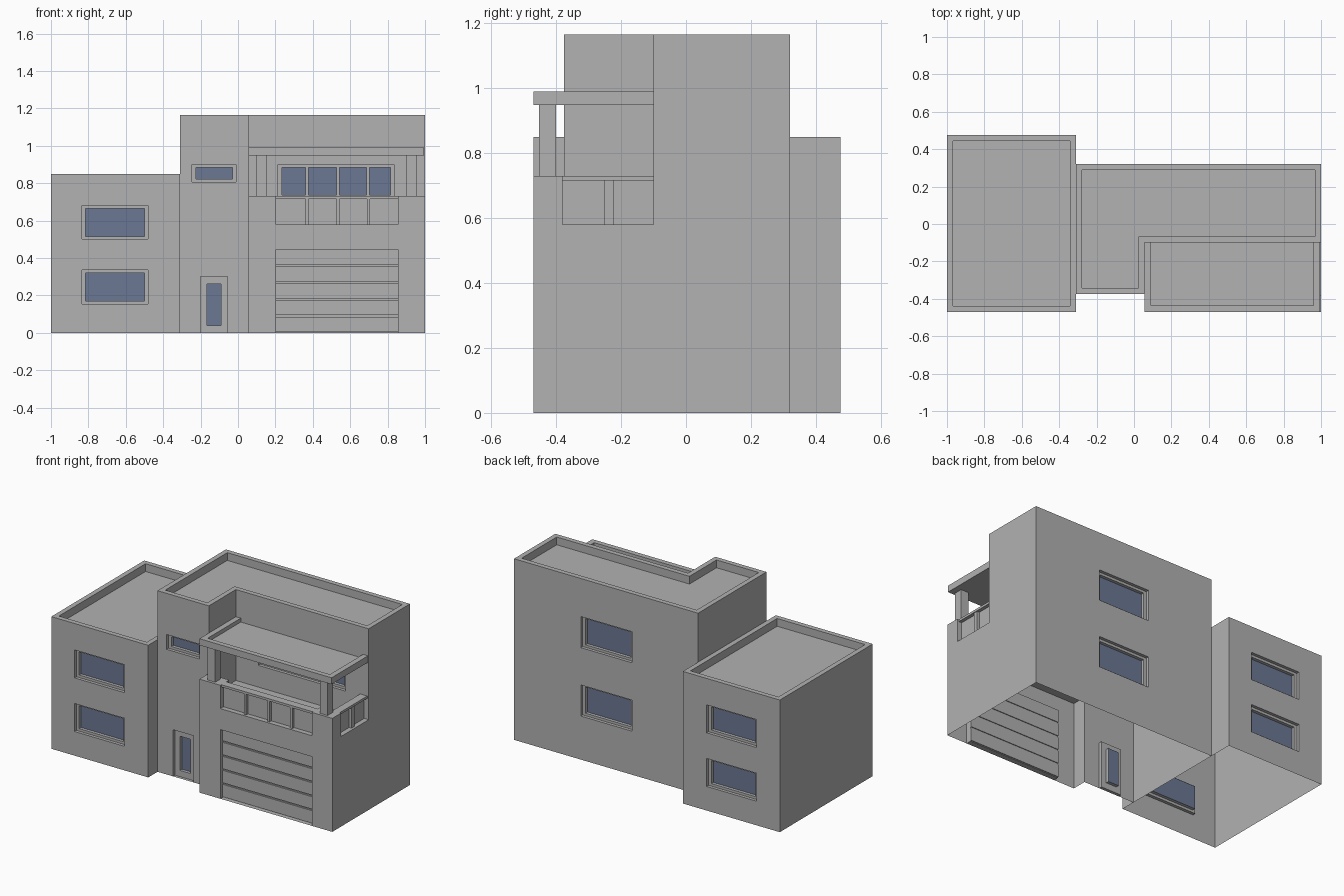
import bpy, bmesh
from mathutils import Vector

cube = bpy.data.objects.get("Cube")
if cube:
    bpy.data.objects.remove(cube, do_unlink=True)


def material(name, color):
    mat = bpy.data.materials.new(name)
    mat.use_nodes = True
    mat.diffuse_color = color
    mat.node_tree.nodes["Principled BSDF"].inputs["Base Color"].default_value = color
    return mat


PLASTER = material("grey plaster", (0.445, 0.445, 0.445, 1))
GLASS = material("blue glass", (0.147, 0.188, 0.296, 1))


def finish(bm, name):
    mesh = bpy.data.meshes.new(name)
    bm.to_mesh(mesh)
    bm.free()
    mesh.materials.append(PLASTER)
    mesh.materials.append(GLASS)
    obj = bpy.data.objects.new(name, mesh)
    bpy.context.collection.objects.link(obj)
    return obj


def box(name, x, y, z):
    bm = bmesh.new()
    bmesh.ops.create_cube(bm, size=1)
    for v in bm.verts:
        v.co = [r[0] if c < 0 else r[1] for c, r in zip(v.co, (x, y, z))]
    return finish(bm, name)


def window(x0, x1, z0, z1, mx=0.02, mz=0.016, d=0.02):
    """Stepped recess: outer reveal, frame, inner reveal, then glass."""
    return dict(rect=(x0, x1, z0, z1), steps=[(0, 0, d), (mx, mz, d), (mx, mz, 2 * d)], mat=1)


def wall(bm, p0, p1, z0, z1, holes=()):
    """Upright wall with recessed openings; outside is right of p0 -> p1."""
    a, b = Vector((*p0, 0)), Vector((*p1, 0))
    along = (b - a).normalized()
    out = along.cross(Vector((0, 0, 1)))

    def quad(corners, mat=0):
        pts = [a + along * u - out * d + Vector((0, 0, z)) for u, z, d in corners]
        bm.faces.new([bm.verts.new(p) for p in pts]).material_index = mat

    def loop(r, mx=0, mz=0, d=0):
        l, h, s, t = r[0] + mx, r[1] - mx, r[2] + mz, r[3] - mz
        return [(l, s, d), (h, s, d), (h, t, d), (l, t, d)]

    rects = []
    for h in holes:
        x0, x1, s, t = h["rect"]
        u = sorted((abs(x0 - a.x), abs(x1 - a.x)))
        rects.append((u[0], u[1], s, t))
    us = sorted({0, (b - a).length, *[v for r in rects for v in r[:2]]})
    zs = sorted({z0, z1, *[v for r in rects for v in r[2:]]})
    for l, h in zip(us, us[1:]):
        for s, t in zip(zs, zs[1:]):
            cu, cz = (l + h) / 2, (s + t) / 2
            if not any(r[0] < cu < r[1] and r[2] < cz < r[3] for r in rects):
                quad(loop((l, h, s, t)))
    for hole, r in zip(holes, rects):
        outer = loop(r)
        for step in hole["steps"]:
            inner = loop(r, *step)
            for i in range(4):
                j = (i + 1) % 4
                quad((outer[i], outer[j], inner[j], inner[i]))
            outer = inner
        quad(outer, hole["mat"])


def volume(name, corners, height, holes={}, bases={}):
    """Open-bottomed block with a sunken flat roof behind a parapet."""
    bm = bmesh.new()
    roof = bm.faces.new([bm.verts.new((x, y, height)) for x, y in corners])
    bm.normal_update()
    bmesh.ops.inset_individual(bm, faces=[roof], thickness=0.032, use_even_offset=True)
    bmesh.ops.inset_individual(bm, faces=[roof], thickness=0, depth=-0.05)
    for i, p in enumerate(corners):
        wall(bm, p, corners[(i + 1) % len(corners)], bases.get(i, 0), height, holes.get(i, ()))
    return finish(bm, name)


# Two-storey side wing, with the same windows front and back
wing_windows = [window(-0.835, -0.48, z, z + 0.18) for z in (0.155, 0.5)]
volume("side_wing", [(-1, -0.47), (-0.31, -0.47), (-0.31, 0.475), (-1, 0.475)],
       0.85, {0: wing_windows, 2: wing_windows})

# Tall L-shaped main block
front_door = window(-0.2, -0.055, 0, 0.3, 0.035, 0.04)
stair_window = window(-0.245, -0.01, 0.805, 0.9)
balcony_window = window(0.215, 0.835, 0.72, 0.9)
back_windows = [window(0.16, 0.525, z, z + 0.2) for z in (0.28, 0.72)]
volume("main_block",
       [(-0.31, -0.375), (0.055, -0.375), (0.055, -0.1), (1, -0.1), (1, 0.32), (-0.31, 0.32)],
       1.165, {0: [front_door, stair_window], 3 - 1: [balcony_window], 4: back_windows},
       {1: 0.58, 2: 0.58, 5: 0.8})
for x in (0.36, 0.527, 0.687):
    box("balcony_mullion", (x, x + 0.017), (-0.085, -0.055), (0.736, 0.884))

# Garage walls and recessed door
GX0, GX1, FRONT, FLOOR, RAIL = 0.055, 1, -0.47, 0.58, 0.73
garage_door = dict(rect=(0.203, 0.855, 0, 0.445), steps=[(0, 0, 0.035)], mat=0)
bm = bmesh.new()
wall(bm, (GX0, -0.375), (GX0, FRONT), 0, FLOOR)
wall(bm, (GX0, FRONT), (GX1, FRONT), 0, FLOOR, [garage_door])
wall(bm, (GX1, FRONT), (GX1, -0.1), 0, FLOOR)
finish(bm, "garage_walls")
box("balcony_floor", (GX0, GX1), (FRONT, -0.1), (FLOOR - 0.02, FLOOR))
for i in range(5):
    box("garage_door_slat", (0.203, 0.855), (-0.446, -0.43),
        (i * 0.09 + 0.004, i * 0.09 + 0.084))

# Balcony corners, pillars and railings
for x0, x1, px in ((GX0, 0.203, 0.1), (0.855, GX1, 0.9)):
    box("balcony_corner", (x0, x1), (FRONT, -0.38), (FLOOR, RAIL))
    box("canopy_pillar", (px, px + 0.055), (-0.453, -0.4), (RAIL, 0.95))
box("front_rail", (0.203, 0.855), (-0.46, -0.41), (0.715, RAIL))
box("front_rail_panel", (0.203, 0.855), (-0.438, -0.42), (FLOOR, 0.715))
for x in (0.36, 0.527, 0.69):
    box("front_rail_post", (x, x + 0.017), (-0.455, -0.415), (FLOOR, 0.715))
box("side_rail", (0.94, 0.99), (-0.38, -0.1), (0.715, RAIL))
box("side_rail_panel", (0.95, 0.968), (-0.38, -0.1), (FLOOR, 0.715))
box("side_rail_post", (0.945, 0.985), (-0.252, -0.222), (FLOOR, 0.715))

# Canopy slab with a raised rim on its three open sides
CX, CY, CZ = (GX0, 0.995), (FRONT, -0.1), (0.948, 0.99)
box("canopy_slab", CX, CY, (CZ[0], 0.965))
box("canopy_front_rim", CX, (FRONT, -0.437), CZ)
box("canopy_right_rim", (CX[0], CX[0] + 0.035), CY, CZ)
box("canopy_left_rim", (CX[1] - 0.035, CX[1]), CY, CZ)
